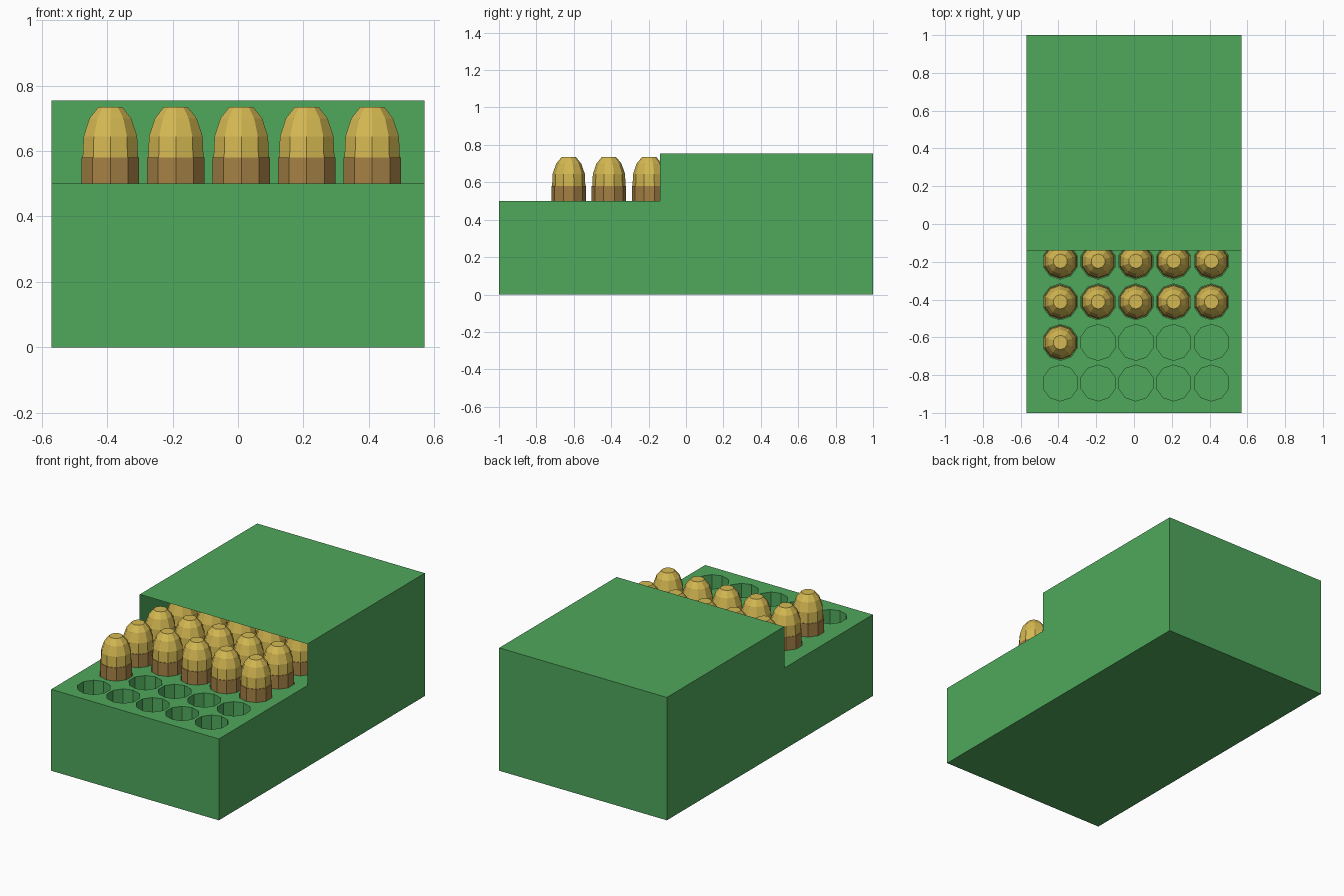
import bpy, bmesh, math
from mathutils import Vector

if "Cube" in bpy.data.objects:
    bpy.data.objects.remove(bpy.data.objects["Cube"], do_unlink=True)

HALF_X, DECK, TOP, LID_Y = 0.57, 0.5, 0.755, -0.14
SIDES, HOLE_R, HOLE_DEPTH = 10, 0.095, 0.4
COLUMNS = [-0.39 + 0.2 * i for i in range(5)]
ROWS = [-0.842 + 0.215 * j for j in range(9)]


def material(name, colour):
    mat = bpy.data.materials.new(name)
    mat.use_nodes = True
    mat.diffuse_color = (*colour, 1)
    mat.node_tree.nodes["Principled BSDF"].inputs["Base Color"].default_value = (*colour, 1)
    return mat


green = material("green card", (0.08, 0.39, 0.107))
gold = material("gold metal", (0.66, 0.48, 0.085))
brown = material("brown brass", (0.38, 0.22, 0.06))


def finish(name, bm, mats):
    mesh = bpy.data.meshes.new(name)
    bm.to_mesh(mesh)
    bm.free()
    for mat in mats:
        mesh.materials.append(mat)
    obj = bpy.data.objects.new(name, mesh)
    bpy.context.collection.objects.link(obj)
    return obj


def ring(bm, x, y, z, r):
    # Ten-sided loop with a corner pointing to the front
    angles = [math.tau * (k + 0.5) / SIDES for k in range(SIDES)]
    return [bm.verts.new((x + r * math.cos(a), y + r * math.sin(a), z)) for a in angles]


def skin(bm, low, high, flip=False):
    faces = []
    for k in range(SIDES):
        n = (k + 1) % SIDES
        quad = [low[k], low[n], high[n], high[k]]
        faces.append(bm.faces.new(quad[::-1] if flip else quad))
    return faces


# Carton: stepped sides, floor, front, back and lid, open below the lid's front edge
bm = bmesh.new()
profile = [(-1, 0), (1, 0), (1, TOP), (LID_Y, TOP), (LID_Y, DECK), (-1, DECK)]
left = [bm.verts.new((HALF_X, y, z)) for y, z in profile]
right = [bm.verts.new((-HALF_X, y, z)) for y, z in profile]
bm.faces.new(left)
bm.faces.new(right[::-1])
for a, b in ((0, 1), (1, 2), (2, 3), (5, 0)):
    bm.faces.new((left[b], left[a], right[a], right[b]))
finish("carton", bm, [green])

# Tray deck pierced by the sockets
bm = bmesh.new()
corners = [bm.verts.new((sx * HALF_X, sy, DECK))
           for sx, sy in ((-1, -1), (1, -1), (1, 1), (-1, 1))]
rims = [(x, y, ring(bm, x, y, DECK, HOLE_R)) for x in COLUMNS for y in ROWS]
edges = []
for loop in [corners] + [rim for _, _, rim in rims]:
    edges += [bm.edges.new((loop[k - 1], loop[k])) for k in range(len(loop))]
bmesh.ops.triangle_fill(bm, use_beauty=True, edges=edges, normal=Vector((0, 0, 1)))
for face in bm.faces:
    face.normal_update()
    if face.normal.z < 0:
        face.normal_flip()
for x, y, rim in rims:
    base = ring(bm, x, y, DECK - HOLE_DEPTH, HOLE_R)
    skin(bm, base, rim, flip=True)
    bm.faces.new(base)
finish("socket_tray", bm, [green])

# Cartridge: brown case with a stepped gold dome
bm = bmesh.new()
outline = [(0.0925, DECK - HOLE_DEPTH + 0.005), (0.0925, 0.58), (0.089, 0.58),
           (0.086, 0.645), (0.067, 0.7), (0.038, 0.735)]
loops = [ring(bm, 0, 0, z, r) for r, z in outline]
bm.faces.new(loops[0][::-1])
for i in range(len(loops) - 1):
    for face in skin(bm, loops[i], loops[i + 1]):
        face.material_index = 1 if i < 2 else 0
bm.faces.new(loops[-1])
cartridge = finish("cartridge", bm, [gold, brown])

# Fill the back rows, plus one left over in the second row
spots = [(x, y) for y in ROWS[2:] for x in COLUMNS] + [(COLUMNS[0], ROWS[1])]
cartridge.location = (*spots[0], 0)
for number, (x, y) in enumerate(spots[1:], 2):
    copy = cartridge.copy()
    copy.name = f"cartridge_{number}"
    copy.location = (x, y, 0)
    bpy.context.collection.objects.link(copy)
